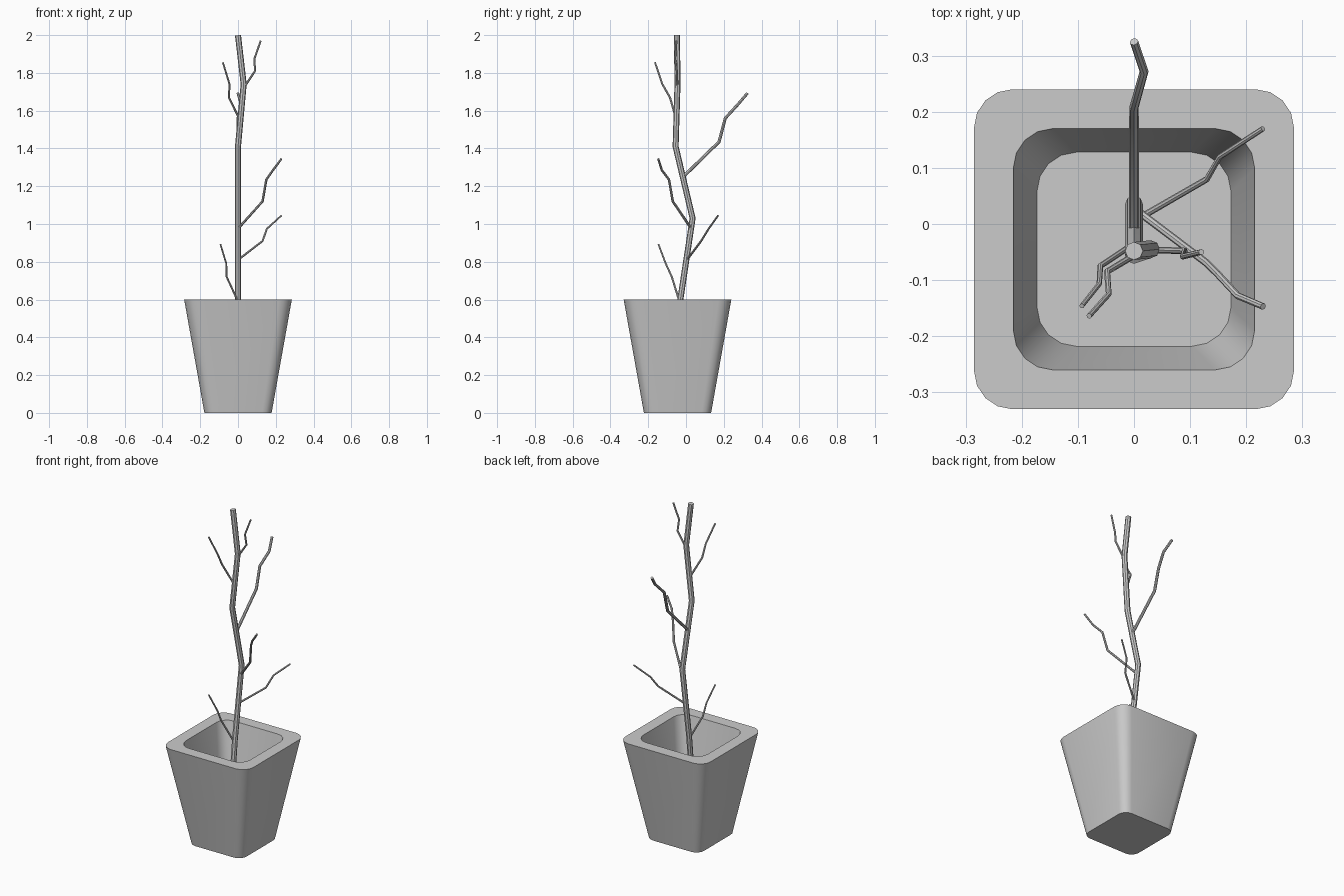
import bpy, bmesh, math

if "Cube" in bpy.data.objects:
    bpy.data.objects.remove(bpy.data.objects["Cube"])

CY = -0.045  # pot and trunk sit slightly behind the branch centre


def rounded_square(bm, half, radius, z, steps=4):
    """Ring of vertices around a rounded square."""
    ring = []
    for q, (sx, sy) in enumerate([(1, 1), (-1, 1), (-1, -1), (1, -1)]):
        for i in range(steps + 1):
            a = math.pi / 2 * (q + i / steps)
            ring.append(bm.verts.new((sx * (half - radius) + radius * math.cos(a),
                                      CY + sy * (half - radius) + radius * math.sin(a), z)))
    return ring


def smooth(obj, angle):
    bpy.ops.object.select_all(action='DESELECT')
    obj.select_set(True)
    bpy.context.view_layer.objects.active = obj
    bpy.ops.object.shade_smooth_by_angle(angle=math.radians(angle))


def stick(name, points, radius, tip=1.0):
    """Bent round stick through the points, thinning to the tip."""
    curve = bpy.data.curves.new(name, 'CURVE')
    curve.dimensions = '3D'
    curve.bevel_depth = radius
    curve.bevel_resolution = 2
    curve.use_fill_caps = True
    spline = curve.splines.new('POLY')
    spline.points.add(len(points) - 1)
    for i, p in enumerate(points):
        spline.points[i].co = (*p, 1)
        spline.points[i].radius = 1 + (tip - 1) * i / (len(points) - 1)
    obj = bpy.data.objects.new(name, curve)
    bpy.context.collection.objects.link(obj)
    bpy.ops.object.select_all(action='DESELECT')
    obj.select_set(True)
    bpy.context.view_layer.objects.active = obj
    bpy.ops.object.convert(target='MESH')
    smooth(bpy.context.object, 40)


# tapered pot: outer wall, rim, inner wall and raised floor
bm = bmesh.new()
rings = [rounded_square(bm, *r) for r in [(0.178, 0.05, 0), (0.285, 0.068, 0.6),
                                          (0.215, 0.07, 0.6), (0.173, 0.07, 0.37)]]
n = len(rings[0])
for a, b in zip(rings, rings[1:]):
    for i in range(n):
        j = (i + 1) % n
        bm.faces.new((a[i], a[j], b[j], b[i]))
bm.faces.new(rings[0][::-1])
bm.faces.new(rings[-1])
bmesh.ops.recalc_face_normals(bm, faces=bm.faces)
mesh = bpy.data.meshes.new("pot")
bm.to_mesh(mesh)
bm.free()
pot = bpy.data.objects.new("pot", mesh)
bpy.context.collection.objects.link(pot)
smooth(pot, 40)

# trunk
stick("trunk", [(0, -0.055, 0.36), (0, -0.03, 0.6), (0, 0.035, 1.03), (0, -0.055, 1.41),
                (0.03, -0.045, 1.74), (0, -0.048, 1.999)], 0.016)

# branches from bottom to top
stick("low_left_branch", [(0, -0.035, 0.59), (-0.06, -0.075, 0.72),
                          (-0.062, -0.107, 0.79), (-0.093, -0.146, 0.893)], 0.0055, 0.8)
stick("low_right_branch", [(0, 0.005, 0.81), (0.13, 0.08, 0.91),
                           (0.153, 0.12, 0.975), (0.23, 0.17, 1.045)], 0.006, 0.8)
stick("middle_right_branch", [(0, 0.028, 0.975), (0.13, -0.07, 1.12), (0.15, -0.09, 1.235),
                              (0.185, -0.128, 1.285), (0.23, -0.147, 1.345)], 0.007, 0.85)
stick("back_branch", [(0, -0.02, 1.245), (0, 0.175, 1.435), (0, 0.208, 1.56),
                      (0.018, 0.272, 1.63), (0, 0.325, 1.692)], 0.009, 0.85)
stick("upper_left_branch", [(0.01, -0.05, 1.55), (-0.048, -0.085, 1.67),
                            (-0.045, -0.125, 1.74), (-0.08, -0.164, 1.855)], 0.006, 0.8)
stick("upper_right_branch", [(0.03, -0.046, 1.72), (0.09, -0.048, 1.81),
                             (0.087, -0.058, 1.875), (0.12, -0.05, 1.97)], 0.006, 0.85)
